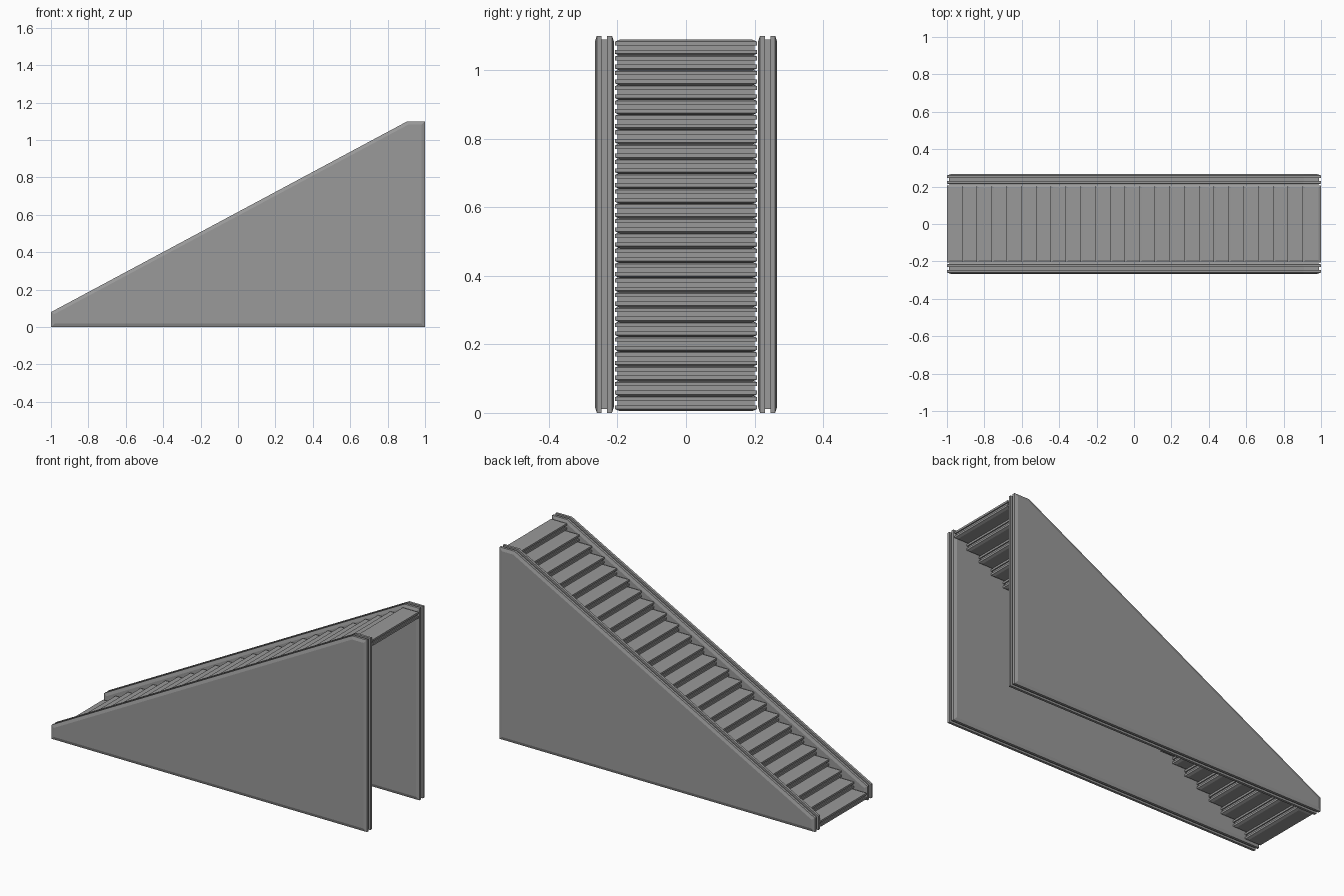
import bpy, bmesh
from mathutils import Vector

if "Cube" in bpy.data.objects:
    bpy.data.objects.remove(bpy.data.objects["Cube"], do_unlink=True)

stone = bpy.data.materials.new("mid_grey")
stone.use_nodes = True
grey = (0.32, 0.32, 0.32, 1)
stone.diffuse_color = grey
stone.node_tree.nodes["Principled BSDF"].inputs["Base Color"].default_value = grey


def inset(outline, d):
    """Shrink a counter-clockwise convex outline by d with mitred corners."""
    result = []
    for i, p in enumerate(outline):
        a = (p - outline[i - 1]).normalized()
        b = (outline[(i + 1) % len(outline)] - p).normalized()
        na, nb = Vector((-a.y, a.x)), Vector((-b.y, b.x))
        result.append(p + (na + nb) * d / (1 + na.dot(nb)))
    return result


def slab(name, outline, layers, place):
    """Stack inset outlines; each layer is (depth, inset)."""
    outline = [Vector(p) for p in outline]
    bm = bmesh.new()
    rings = [[bm.verts.new(place(p, depth)) for p in inset(outline, d)]
             for depth, d in layers]
    n = len(outline)
    bm.faces.new(rings[0])
    bm.faces.new(rings[-1])
    for lo, hi in zip(rings, rings[1:]):
        for i in range(n):
            j = (i + 1) % n
            bm.faces.new((lo[i], lo[j], hi[j], hi[i]))
    bmesh.ops.recalc_face_normals(bm, faces=bm.faces[:])
    mesh = bpy.data.meshes.new(name)
    bm.to_mesh(mesh)
    bm.free()
    mesh.materials.append(stone)
    obj = bpy.data.objects.new(name, mesh)
    bpy.context.collection.objects.link(obj)
    return obj


def edge_layers(start, thick, chamfer, face_inset, rim, groove):
    """Chamfered slab edge with a groove running round its middle."""
    half = [(0, face_inset), (chamfer, 0), (chamfer + rim, 0), (chamfer + rim, groove)]
    other = [(thick - t, d) for t, d in reversed(half)]
    return [(start + t, d) for t, d in half + other]


# Side walls
wall = [(-1, 0), (1, 0), (1, 1.1), (0.905, 1.1), (-1, 0.08)]
wall_layers = edge_layers(0.21, 0.056, 0.006, 0.018, 0.014, 0.011)
for side, sign in (("left", -1), ("right", 1)):
    slab(side + "_wall", wall, wall_layers,
         lambda p, y, s=sign: (p.x, s * y, p.y))

# Steps, rising towards +x
STEPS, RUN, RISE, DEPTH = 25, 0.0792, 0.0432, 0.099
for k in range(STEPS):
    x = -1 + k * RUN
    tread = [(x, -0.207), (x + DEPTH, -0.207), (x + DEPTH, 0.207), (x, 0.207)]
    slab(f"step_{k + 1}", tread,
         edge_layers(0.005 + k * RISE, 0.047, 0.006, 0.014, 0.011, 0.007),
         lambda p, z: (p.x, p.y, z))
